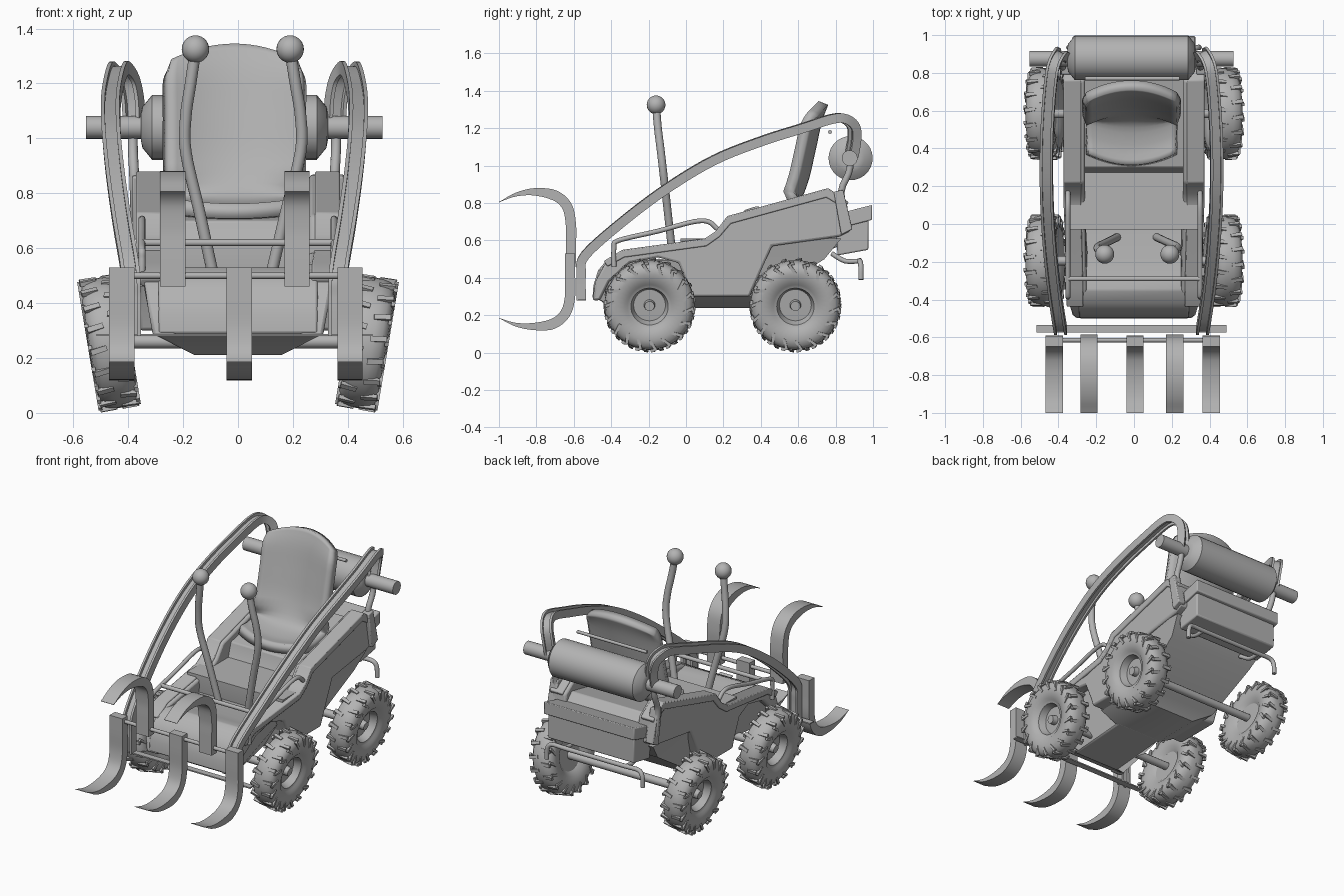
import bpy, bmesh, math
from mathutils import Vector, Matrix

if "Cube" in bpy.data.objects:
    bpy.data.objects.remove(bpy.data.objects["Cube"])

grey = bpy.data.materials.new("plain_grey")
grey.use_nodes = True
grey.diffuse_color = (0.45, 0.45, 0.45, 1)
grey.node_tree.nodes["Principled BSDF"].inputs["Base Color"].default_value = grey.diffuse_color
parts = []
SIDES = ((1, "left"), (-1, "right"))
MID = -.013  # seat, arms and drum sit slightly off centre


def add_object(name, mesh, bevel=0):
    ob = bpy.data.objects.new(name, mesh)
    bpy.context.collection.objects.link(ob)
    if not mesh.materials:
        mesh.materials.append(grey)
    if bevel:
        mod = ob.modifiers.new("bevel", "BEVEL")
        mod.width, mod.segments = bevel, 2
        mod.limit_method = "ANGLE"
    parts.append(ob)
    return ob


def finish(name, bm, bevel=0):
    bmesh.ops.recalc_face_normals(bm, faces=bm.faces)
    mesh = bpy.data.meshes.new(name)
    bm.to_mesh(mesh)
    bm.free()
    return add_object(name, mesh, bevel)


def bridge(bm, rings, closed=True, caps=True):
    """Join rings of vertices into a skin."""
    rings = [[bm.verts.new(p) for p in ring] for ring in rings]
    n = len(rings[0])
    for a, b in zip(rings, rings[1:]):
        for i in range(n if closed else n - 1):
            j = (i + 1) % n
            bm.faces.new((a[i], a[j], b[j], b[i]))
    if caps:
        bm.faces.new(rings[0])
        bm.faces.new(rings[-1])


def smooth_path(pts, steps):
    pts = [Vector(p) for p in pts]
    if steps < 2:
        return pts
    ext = [2 * pts[0] - pts[1]] + pts + [2 * pts[-1] - pts[-2]]
    out = []
    for a, b, c, d in zip(ext, ext[1:], ext[2:], ext[3:]):
        for k in range(steps):
            t = k / steps
            out.append(0.5 * (2 * b + (c - a) * t + (2 * a - 5 * b + 4 * c - d) * t * t
                              + (3 * b - a - 3 * c + d) * t ** 3))
    return out + [pts[-1]]


def sweep(name, pts, section, steps=5, taper=lambda t: 1):
    """Carry a section along a path, without twisting."""
    path = smooth_path(pts, steps)
    rings, side = [], None
    for i, p in enumerate(path):
        t = (path[min(i + 1, len(path) - 1)] - path[max(i - 1, 0)]).normalized()
        if side is None:
            side = Vector((1, 0, 0)) if abs(t.x) < 0.8 else Vector((0, 1, 0))
        side = (side - t * side.dot(t)).normalized()
        up, k = t.cross(side), taper(i / (len(path) - 1))
        rings.append([p + side * u + up * v * k for u, v in section])
    bm = bmesh.new()
    bridge(bm, rings)
    return finish(name, bm)


def circle(r, n=12):
    return [(r * math.cos(i * math.tau / n), r * math.sin(i * math.tau / n)) for i in range(n)]


def rect(w, h):
    return [(-w / 2, -h / 2), (w / 2, -h / 2), (w / 2, h / 2), (-w / 2, h / 2)]


def extrude(name, profile, x0, x1, bevel=0, shape=lambda x, y, z: x):
    """Side profile (y, z) pushed across x, with an optional taper."""
    bm = bmesh.new()
    bridge(bm, [[(shape(x, y, z), y, z) for y, z in profile] for x in (x0, x1)])
    return finish(name, bm, bevel)


def lathe(bm, profile, n, centre=Vector()):
    """Profile (x, radius) turned about the x axis."""
    bridge(bm, [[centre + Vector((x, a, b)) for a, b in circle(max(r, 0.001), n)]
                for x, r in profile])


# central hull with nose, floor and seat step
hull = [(-.5, .29), (-.495, .36), (-.47, .44), (-.42, .5), (-.35, .53), (-.28, .52), (-.2, .5),
        (.2, .5), (.27, .6), (.3, .7), (.8, .8), (.86, .74), (.85, .58), (.74, .54), (.08, .46),
        (.05, .24), (-.36, .21), (-.46, .28)]
extrude("hull", hull, -.29, .29, .008, lambda x, y, z: x * (.55 if z < .25 else 1))

# belly narrowing towards the ground
bm = bmesh.new()
bridge(bm, [[(x * w, y, z) for x, y in ((-1, y0), (1, y0), (1, y1), (-1, y1))]
            for z, y0, y1, w in ((.61, -.03, .83, .345), (.5, -.03, .74, .315),
                                 (.3, .02, .42, .28), (.24, .03, .36, .17))])
finish("belly", bm)

# side bodywork with wheel arches
panel = [(-.5, .28), (-.485, .38), (-.43, .48), (-.34, .54), (.1, .6), (.16, .64), (.22, .72),
         (.76, .87), (.86, .8), (.88, .65), (.82, .62), (.46, .57), (.37, .37), (.34, .3),
         (.03, .3), (.01, .36), (-.04, .48), (-.15, .51), (-.3, .48), (-.41, .38), (-.46, .28)]
lip = [(-.44, .49), (-.34, .55), (.1, .61), (.16, .65), (.22, .73), (.76, .88), (.87, .805),
       (.85, .77), (.75, .83), (.24, .69), (.18, .62), (.11, .57), (-.33, .51), (-.42, .46)]


def body_taper(x, y, z):
    return x * (.96 - max(0, .48 - z) * .5 if y < -.1 else 1)


for s, side in SIDES:
    extrude(side + "_side_panel", panel, .26 * s, .36 * s, .012, body_taper)
    extrude(side + "_panel_lip", lip, .28 * s, .372 * s, .006, body_taper)
    extrude(side + "_rear_bracket", [(.79, .86), (.84, .87), (.89, .66), (.83, .63)],
            .33 * s, .385 * s, .006)

# rear box with lid
extrude("rear_box", [(.8, .72), (.975, .77), (.975, .55), (.81, .52)], -.31, .31, .008)
extrude("rear_box_lid", [(.8, .74), (.995, .79), (.995, .71), (.8, .66)], -.325, .325, .006)

# moulded seat shell and the rod behind it
rows = smooth_path([(.235, .31, .735), (.24, .42, .73), (.245, .55, .77), (.25, .62, .9),
                    (.25, .665, 1.08), (.25, .7, 1.24), (.235, .735, 1.335)], 4)
rings = []
for w, y, z in rows:
    back = min(1, max(0, (z - .74) / .12))
    crown = .06 * max(0, (z - 1.2) / .135)
    rings.append([(MID + w * u, y + (.06 - .12 * back) * u * u,
                   z + ((1 - back) * .02 - crown) * u * u)
                  for u in [i / 8 - 1 for i in range(17)]])
bm = bmesh.new()
bridge(bm, rings, closed=False, caps=False)
seat = finish("seat", bm)
solid = seat.modifiers.new("thickness", "SOLIDIFY")
solid.thickness, solid.offset = .055, 0
sweep("seat_rod", [(-.26, .77, 1.18), (.24, .77, 1.18)], circle(.01), 1)

# rear drum and its cross pin
bm = bmesh.new()
lathe(bm, [(-.34, .05), (-.335, .075), (-.3, .118), (.3, .118), (.335, .075), (.34, .05)], 28,
      Vector((MID, .88, 1.04)))
finish("rear_drum", bm)
sweep("drum_pin", [(MID - .54, .875, 1.04), (MID + .54, .875, 1.04)], circle(.042, 20), 1)

# lifting arms, hooked over the pin
beam = [(-.034, -.025), (-.02, -.025), (-.02, -.008), (.02, -.008), (.02, -.025), (.034, -.025),
        (.034, .025), (.02, .025), (.02, .008), (-.02, .008), (-.02, .025), (-.034, .025)]
arm = [(.375, -.56, .28), (.375, -.56, .42), (.38, -.54, .52), (.41, -.34, .7), (.435, -.1, .88),
       (.449, .15, 1.03), (.45, .4, 1.13), (.44, .62, 1.2), (.425, .78, 1.25), (.41, .85, 1.25),
       (.385, .895, 1.21), (.37, .9, 1.14), (.365, .885, 1.05)]
for s, side in SIDES:
    sweep(side + "_lift_arm", [(MID + s * x, y, z) for x, y, z in arm], beam)
    sweep(side + "_drum_strut", [(MID + s * x, y, z) for x, y, z in
          ((.37, .885, 1.05), (.37, .87, .96), (.365, .83, .86), (.36, .85, .7))], circle(.018), 3)

# front grab: fingers, cross plate and tie bar
upper = [(-.615, .46), (-.615, .58), (-.615, .68), (-.635, .78), (-.7, .84), (-.81, .86),
         (-.91, .845), (-1, .805)]
lower = [(-.62, .53), (-.62, .42), (-.62, .3), (-.645, .21), (-.71, .155), (-.81, .14),
         (-.91, .15), (-1, .185)]


def finger_taper(t):
    return 1 if t < .6 else max(.05, (1 - t) / .4)


for label, xs, path in (("upper", (-.238, .215), upper), ("lower", (-.423, .005, .408), lower)):
    for n, x in enumerate(xs):
        sweep(f"{label}_finger_{n + 1}", [(x, y, z) for y, z in path], rect(.092, .055),
              5, finger_taper)
sweep("grab_tie_bar", [(-.42, -.615, .5), (.42, -.615, .5)], circle(.012), 1)
extrude("grab_cross_plate", [(-.575, .28), (-.535, .28), (-.535, .288), (-.575, .288)],
        MID - .502, MID + .502)

# control levers with ball knobs
for name, knob, bend, foot in (("right", -.155, -.19, -.09), ("left", .19, .228, .12)):
    sweep(name + "_lever", [(knob, -.16, 1.32), ((knob + bend) / 2, -.15, 1.2), (bend, -.135, 1.08),
                            (bend, -.12, .95), ((bend + foot) / 2, -.095, .73),
                            (foot, -.07, .5)], circle(.021))
    bm = bmesh.new()
    bmesh.ops.create_uvsphere(bm, u_segments=24, v_segments=14, radius=.05,
                              matrix=Matrix.Translation((knob, -.16, 1.325)))
    finish(name + "_lever_knob", bm)

# hand rails and cross bar
for s, side in SIDES:
    sweep(side + "_hand_rail", [(s * .35, y, z) for y, z in
          ((-.385, .46), (-.385, .56), (-.36, .6), (-.15, .65), (.04, .7), (.12, .7), (.17, .66))],
          circle(.013))
sweep("hand_rail_cross_bar", [(-.35, -.29, .62), (.35, -.29, .62)], circle(.013), 1)

# rear bumper with turned-down ends
half = [(.05, .93, .49), (.22, .93, .49), (.31, .93, .49), (.34, .935, .46), (.345, .935, .39)]
sweep("rear_bumper", [(-x, y, z) for x, y, z in reversed(half)] + half, circle(.014), 4)
for s, side in SIDES:
    sweep(side + "_bumper_stay", [(s * .2, .78, .53), (s * .22, .85, .49), (s * .22, .93, .49)],
          circle(.013), 3)

# axles
for name, y in (("front", -.195), ("rear", .585)):
    sweep(name + "_axle", [(-.46, y, .26), (.46, y, .26)], circle(.025), 1)

# wheel: tyre, dished rim, hub, tread bars and swirled sidewall ribs
bm = bmesh.new()
lathe(bm, [(-.045, 0), (-.045, .1), (-.066, .13), (-.075, .18), (-.07, .212), (-.05, .233),
           (-.02, .24), (.02, .24), (.05, .233), (.07, .212), (.075, .18), (.066, .13),
           (.055, .118), (.05, .1), (.005, .085), (.005, .03), (.04, .026), (.04, 0)], 40)
for i in range(18):
    for s in (1, -1):
        turn = Matrix.Rotation((i + s * .25) * math.tau / 18, 4, "X")
        for pos, size, skew, swirl in (((s * .04, 0, .237), (.06, .02, .016), .15, 0),
                                       ((s * .071, 0, .208), (.014, .016, .062), 0, .5)):
            m = (turn @ Matrix.Translation(pos) @ Matrix.Rotation(s * skew, 4, "Z")
                 @ Matrix.Rotation(swirl, 4, "X"))
            bmesh.ops.create_cube(bm, size=1, matrix=m @ Matrix.Diagonal((*size, 1)))
wheel = None
for row, y in (("front", -.195), ("rear", .585)):
    for s, side in SIDES:
        name = f"{row}_{side}_wheel"
        wheel = finish(name, bm) if wheel is None else add_object(name, wheel.data)
        wheel.matrix_world = (Matrix.Translation((s * .47, y, .255))
                              @ Matrix.Rotation(math.radians(9.5) * s, 4, "Y")
                              @ Matrix.Rotation(0 if s > 0 else math.pi, 4, "Z"))

# smooth round parts, keep edges crisp
bpy.ops.object.select_all(action="DESELECT")
for ob in parts:
    ob.select_set(True)
bpy.context.view_layer.objects.active = parts[0]
bpy.ops.object.shade_smooth_by_angle(angle=math.radians(35))
